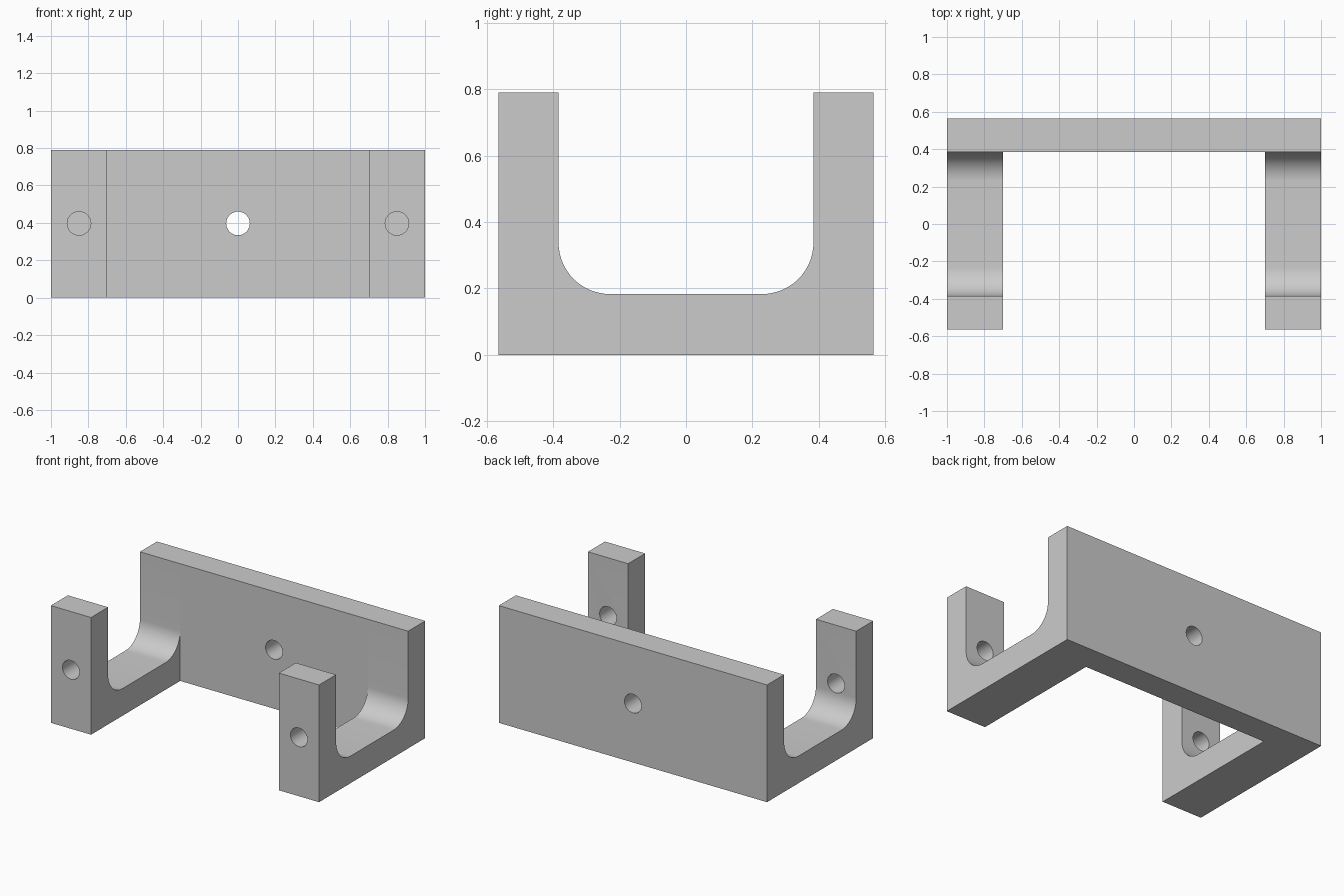
import bpy
import bmesh
import math
from mathutils import Matrix, Vector

default = bpy.data.objects.get("Cube")
if default:
    bpy.data.objects.remove(default, do_unlink=True)

HALF_X, HALF_Y, HEIGHT = 1.0, 0.565, 0.79
INNER_X, INNER_Y, FLOOR = 0.70, 0.384, 0.183
FILLET, HOLE_R, HOLE_Z = 0.155, 0.063, 0.397


def grey_material():
    mat = bpy.data.materials.new("plain grey")
    mat.use_nodes = True
    colour = (0.6, 0.6, 0.6, 1.0)
    mat.diffuse_color = colour
    mat.node_tree.nodes["Principled BSDF"].inputs["Base Color"].default_value = colour
    return mat


def add_object(name, bm):
    bmesh.ops.recalc_face_normals(bm, faces=bm.faces)
    mesh = bpy.data.meshes.new(name)
    bm.to_mesh(mesh)
    bm.free()
    obj = bpy.data.objects.new(name, mesh)
    bpy.context.collection.objects.link(obj)
    return obj


def box(name, low, high):
    low, high = Vector(low), Vector(high)
    bm = bmesh.new()
    bmesh.ops.create_cube(bm, size=1, matrix=Matrix.Translation((low + high) / 2)
                          @ Matrix.Diagonal((high - low).to_4d()))
    return add_object(name, bm)


def hole(name, x, y):
    bm = bmesh.new()
    place = Matrix.Translation((x, y, HOLE_Z)) @ Matrix.Rotation(math.pi / 2, 4, "X")
    bmesh.ops.create_cone(bm, cap_ends=True, segments=48, radius1=HOLE_R,
                          radius2=HOLE_R, depth=0.4, matrix=place)
    return add_object(name, bm)


def cut(target, cutter):
    cutter.hide_render = True
    bpy.context.view_layer.objects.active = target
    mod = target.modifiers.new("cut", "BOOLEAN")
    mod.operation = "DIFFERENCE"
    mod.solver = "EXACT"
    mod.object = cutter
    bpy.ops.object.modifier_apply(modifier=mod.name)
    bpy.data.objects.remove(cutter, do_unlink=True)


# U-shaped side profile with filleted inner corners, run across the full width
right_half = [(HALF_Y, 0), (HALF_Y, HEIGHT), (INNER_Y, HEIGHT)]
for i in range(17):
    a = math.pi / 2 * i / 16
    right_half.append((INNER_Y - FILLET + FILLET * math.cos(a),
                       FLOOR + FILLET - FILLET * math.sin(a)))
profile = right_half + [(-y, z) for y, z in reversed(right_half)]
bm = bmesh.new()
face = bm.faces.new([bm.verts.new((-HALF_X, y, z)) for y, z in profile])
sweep = bmesh.ops.extrude_face_region(bm, geom=[face])
moved = [g for g in sweep["geom"] if isinstance(g, bmesh.types.BMVert)]
bmesh.ops.translate(bm, verts=moved, vec=(2 * HALF_X, 0, 0))
bracket = add_object("cradle_bracket", bm)

# Open centre, leaving the back plate and two side arms
cut(bracket, box("centre_cutter", (-INNER_X, -1, -1), (INNER_X, INNER_Y, 2)))

# Screw holes through the front posts and the back plate
post_x = (HALF_X + INNER_X) / 2
mid_y = (HALF_Y + INNER_Y) / 2
for x, y in ((-post_x, -mid_y), (post_x, -mid_y), (0, mid_y)):
    cut(bracket, hole("hole_cutter", x, y))

# Material and shading
bracket.data.materials.clear()
bracket.data.materials.append(grey_material())
for poly in bracket.data.polygons:
    poly.material_index = 0
bpy.ops.object.select_all(action="DESELECT")
bracket.select_set(True)
bpy.context.view_layer.objects.active = bracket
bpy.ops.object.shade_smooth_by_angle(angle=math.radians(30))
